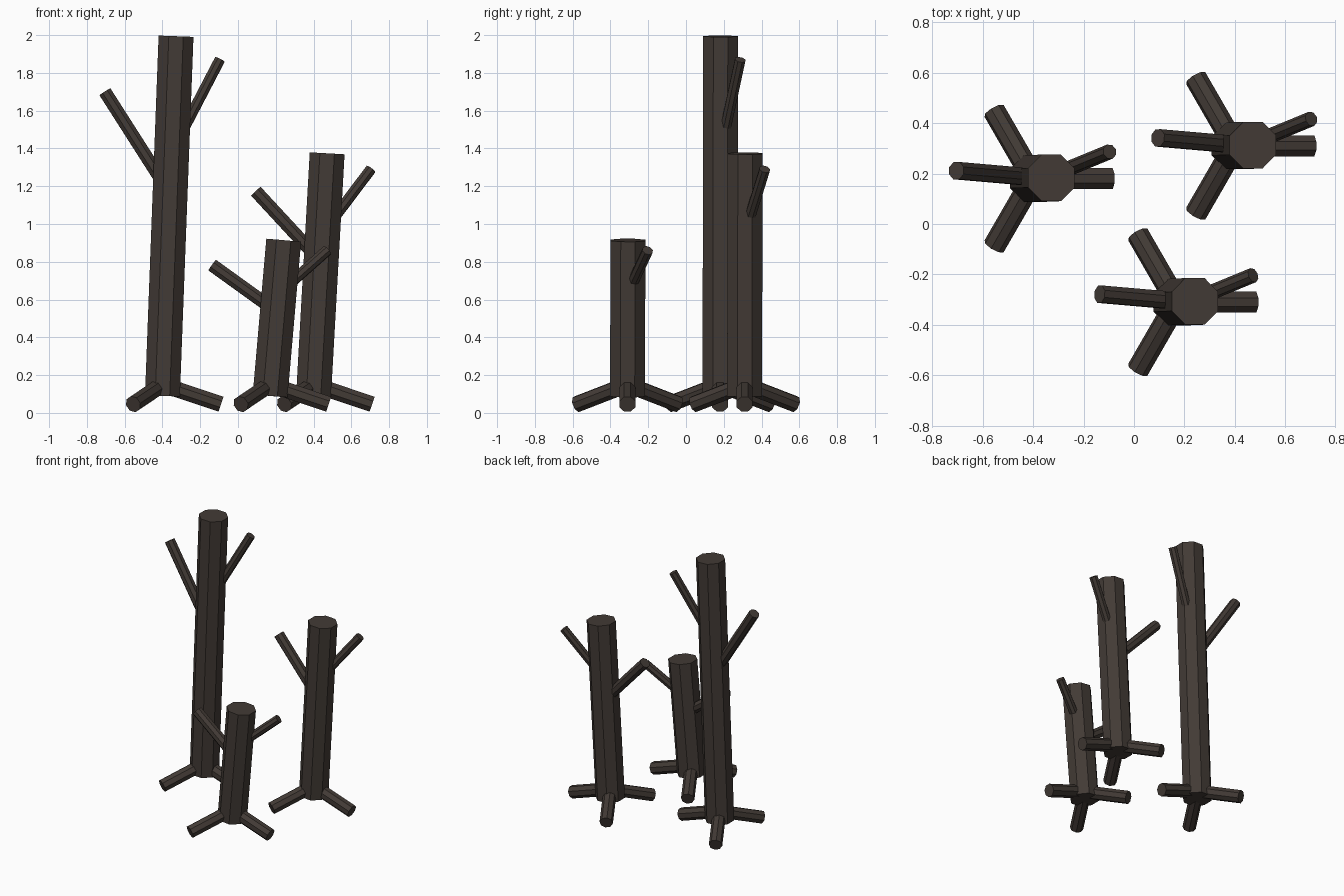
import bpy, bmesh, math
from mathutils import Vector, Matrix

if "Cube" in bpy.data.objects:
    bpy.data.objects.remove(bpy.data.objects["Cube"])

bark = bpy.data.materials.new("dark_bark")
bark.diffuse_color = (0.055, 0.043, 0.036, 1)
bark.use_nodes = True
bark.node_tree.nodes["Principled BSDF"].inputs["Base Color"].default_value = bark.diffuse_color


def rod(name, start, end, radius, sides=8):
    """Flat-shaded straight prism between two points."""
    a, b = Vector(start), Vector(end)
    d = b - a
    turn = Vector((0, 0, 1)).rotation_difference(d).to_matrix().to_4x4()
    mat = (Matrix.Translation((a + b) / 2) @ turn
           @ Matrix.Rotation(math.pi / sides, 4, 'Z'))
    bm = bmesh.new()
    bmesh.ops.create_cone(bm, cap_ends=True, segments=sides, radius1=radius,
                          radius2=radius, depth=d.length, matrix=mat)
    mesh = bpy.data.meshes.new(name)
    bm.to_mesh(mesh)
    bm.free()
    mesh.materials.append(bark)
    ob = bpy.data.objects.new(name, mesh)
    bpy.context.collection.objects.link(ob)


def dead_tree(label, x, y, height):
    base = Vector((x, y, 0.09))
    top = Vector((x + 0.072, y + 0.003, height - 0.006))
    # leaning trunk
    rod(label + "_trunk", base, top, 0.1)

    # three splayed roots
    for i in range(3):
        a = math.radians(120 * i)
        end = (x + 0.31 * math.cos(a), y + 0.31 * math.sin(a), 0.046)
        rod(f"{label}_root_{i + 1}", (x, y, 0.15), end, 0.045)

    # two branches, rising in proportion to the trunk height
    for side, level, reach, rise, radius in (
            ("left", 0.58, (-0.345, 0.03), 0.27, 0.037),
            ("right", 0.69, (0.255, 0.105), 0.245, 0.03)):
        start = base.lerp(top, (level * height - base.z) / (top.z - base.z))
        rod(f"{label}_{side}_branch", start,
            start + Vector((*reach, rise * height)), radius)


dead_tree("tall", -0.40, 0.18, 2.0)
dead_tree("medium", 0.40, 0.31, 1.38)
dead_tree("small", 0.17, -0.31, 0.92)
